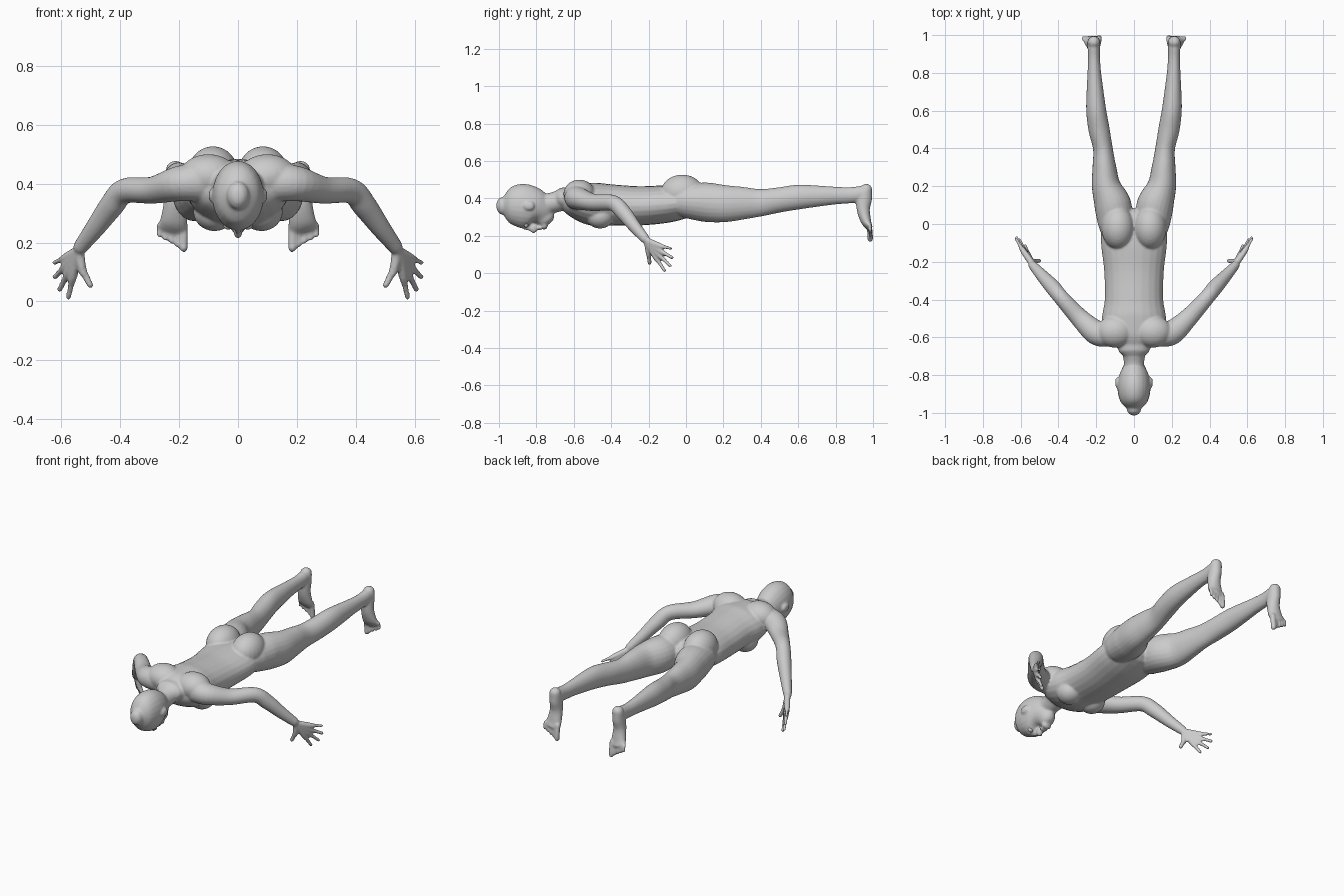
import bpy
import bmesh
import math
from mathutils import Vector, Matrix

if "Cube" in bpy.data.objects:
    bpy.data.objects.remove(bpy.data.objects["Cube"], do_unlink=True)

SEGMENTS = 24


def make_material(name, colour):
    material = bpy.data.materials.new(name)
    material.use_nodes = True
    material.diffuse_color = colour
    material.node_tree.nodes["Principled BSDF"].inputs["Base Color"].default_value = colour
    return material


def spline(stations, steps):
    """Smooth the stations with a Catmull-Rom curve through every value."""
    result = []
    last = len(stations) - 1
    for i in range(last):
        before, start = stations[max(i - 1, 0)], stations[i]
        end, after = stations[i + 1], stations[min(i + 2, last)]
        for step in range(steps):
            t = step / steps
            result.append([
                b + 0.5 * t * (c - a + t * (2 * a - 5 * b + 4 * c - d + t * (3 * (b - c) + d - a)))
                for a, b, c, d in zip(before, start, end, after)])
    result.append(list(stations[-1]))
    return result


def tube(bm, stations, side=1, reference=(0, 0, 1), steps=5):
    """Loft round-ended ellipses; a station is x, y, z, half width, half depth."""
    path = spline(stations, steps)
    centres = [Vector((side * s[0], s[1], s[2])) for s in path]
    rings = []
    for i, station in enumerate(path):
        tangent = (centres[min(i + 1, len(path) - 1)] - centres[max(i - 1, 0)]).normalized()
        across = tangent.cross(Vector(reference)).normalized()
        up = across.cross(tangent)
        wide, deep = station[3:]
        offsets = [0]
        if i == 0:
            offsets = [-0.95, -0.8, -0.5, 0]
        elif i == len(path) - 1:
            offsets = [0, 0.5, 0.8, 0.95]
        for offset in offsets:
            scale = math.sqrt(1 - offset * offset)
            middle = centres[i] + tangent * offset * min(wide, deep)
            ring = []
            for k in range(SEGMENTS):
                angle = math.tau * k / SEGMENTS
                ring.append(bm.verts.new(middle + scale * (
                    across * wide * math.cos(angle) + up * deep * math.sin(angle))))
            rings.append(ring)
    for lower, upper in zip(rings, rings[1:]):
        for k in range(SEGMENTS):
            n = (k + 1) % SEGMENTS
            bm.faces.new((lower[k], lower[n], upper[n], upper[k]))
    bm.faces.new(rings[0])
    bm.faces.new(rings[-1])


def ellipsoid(bm, centre, radii, side=1):
    x, y, z = centre
    place = Matrix.Translation((side * x, y, z)) @ Matrix.Diagonal((*radii, 1))
    bmesh.ops.create_uvsphere(bm, u_segments=SEGMENTS, v_segments=16, radius=1, matrix=place)


def finish(bm, name, material):
    bmesh.ops.recalc_face_normals(bm, faces=bm.faces)
    mesh = bpy.data.meshes.new(name)
    bm.to_mesh(mesh)
    bm.free()
    for polygon in mesh.polygons:
        polygon.use_smooth = True
    mesh.materials.append(material)
    thing = bpy.data.objects.new(name, mesh)
    bpy.context.collection.objects.link(thing)
    return thing


skin = make_material("plain grey", (0.6, 0.6, 0.6, 1))
body = bmesh.new()

# Torso, from the collar to the hips
tube(body, [
    (0, -0.65, 0.40, 0.09, 0.06), (0, -0.6, 0.39, 0.16, 0.09),
    (0, -0.5, 0.37, 0.17, 0.115), (0, -0.4, 0.365, 0.155, 0.11),
    (0, -0.25, 0.36, 0.158, 0.105), (0, -0.1, 0.37, 0.175, 0.1),
    (0, 0, 0.38, 0.17, 0.085)])

# Neck and head, with the face turned down
tube(body, [(0, -0.8, 0.37, 0.055, 0.055), (0, -0.72, 0.375, 0.055, 0.055),
            (0, -0.64, 0.40, 0.075, 0.058)])
tube(body, [
    (0, -0.975, 0.36, 0.04, 0.05), (0, -0.94, 0.36, 0.072, 0.096),
    (0, -0.88, 0.36, 0.087, 0.118), (0, -0.82, 0.35, 0.083, 0.11),
    (0, -0.78, 0.33, 0.066, 0.085), (0, -0.755, 0.3, 0.045, 0.055)])
ellipsoid(body, (0, -0.815, 0.24), (0.016, 0.022, 0.026))
ellipsoid(body, (0, -0.84, 0.242), (0.01, 0.035, 0.014))
ellipsoid(body, (0, -0.782, 0.242), (0.025, 0.011, 0.012))
ellipsoid(body, (0, -0.757, 0.255), (0.03, 0.018, 0.022))

for side in (1, -1):
    # Ear, shoulder blade, chest and buttock
    ellipsoid(body, (0.088, -0.84, 0.36), (0.012, 0.03, 0.024), side)
    ellipsoid(body, (0.1, -0.57, 0.425), (0.1, 0.085, 0.075), side)
    ellipsoid(body, (0.08, -0.46, 0.305), (0.072, 0.075, 0.066), side)
    ellipsoid(body, (0.085, -0.02, 0.43), (0.088, 0.115, 0.097), side)

    # Leg
    tube(body, [
        (0.1, 0, 0.385, 0.09, 0.09), (0.112, 0.1, 0.38, 0.098, 0.105),
        (0.147, 0.2, 0.372, 0.077, 0.1), (0.157, 0.3, 0.374, 0.063, 0.088),
        (0.165, 0.4, 0.377, 0.052, 0.073), (0.185, 0.5, 0.392, 0.056, 0.067),
        (0.2, 0.6, 0.407, 0.053, 0.066), (0.206, 0.7, 0.412, 0.045, 0.057),
        (0.21, 0.8, 0.415, 0.036, 0.047), (0.212, 0.88, 0.417, 0.032, 0.043),
        (0.213, 0.94, 0.425, 0.033, 0.042)], side)

    # Foot hanging down from the heel
    tube(body, [
        (0.213, 0.963, 0.445, 0.033, 0.033), (0.213, 0.952, 0.4, 0.035, 0.043),
        (0.215, 0.948, 0.34, 0.037, 0.035), (0.218, 0.962, 0.28, 0.045, 0.028),
        (0.222, 0.978, 0.25, 0.052, 0.019)], side, (0, 1, 0))
    for toe in range(5):
        x = 0.185 + 0.0205 * toe
        tip = 0.182 + 0.011 * toe
        radius = 0.015 if toe == 0 else 0.0095
        tube(body, [(x, 0.978, 0.26, radius, radius), (x, 0.985, tip + 0.02, radius, radius),
                    (x, 0.985, tip, radius, radius)], side, (0, 1, 0), 2)

    # Arm
    tube(body, [
        (0.13, -0.59, 0.405, 0.06, 0.065), (0.2, -0.575, 0.4, 0.065, 0.06),
        (0.29, -0.495, 0.378, 0.05, 0.046), (0.385, -0.39, 0.375, 0.041, 0.043),
        (0.43, -0.335, 0.325, 0.041, 0.042), (0.485, -0.275, 0.25, 0.033, 0.034),
        (0.535, -0.22, 0.185, 0.024, 0.026)], side)

    # Hand: each finger runs from the wrist over its knuckle to its tip
    wrist = Vector((0.54, -0.21, 0.175))
    fingers = [
        ((0.53, -0.2, 0.11), (0.502, -0.195, 0.055), 0.011),
        ((0.56, -0.165, 0.09), (0.576, -0.115, 0.014), 0.0095),
        ((0.573, -0.152, 0.105), (0.606, -0.085, 0.04), 0.0095),
        ((0.583, -0.143, 0.123), (0.622, -0.074, 0.083), 0.0095),
        ((0.587, -0.142, 0.147), (0.624, -0.08, 0.132), 0.0085)]
    for knuckle, tip, radius in fingers:
        middle = (Vector(knuckle) + Vector(tip)) / 2
        tube(body, [(*wrist, 0.017, 0.017), (*knuckle, 0.0155, 0.0155),
                    (*middle, radius + 0.001, radius + 0.001),
                    (*tip, radius, radius)], side, (1, 0, 0), 4)

# Fuse the parts into one skin and soften the joins
body = finish(body, "body", skin)
fuse = body.modifiers.new("fuse", "REMESH")
fuse.mode = "VOXEL"
fuse.voxel_size = 0.006
fuse.use_smooth_shade = True
soften = body.modifiers.new("soften", "SMOOTH")
soften.factor = 0.5
soften.iterations = 5

# Eyes
for side, name in ((1, "left_eye"), (-1, "right_eye")):
    eye = bmesh.new()
    ellipsoid(eye, (0.033, -0.855, 0.258), (0.016, 0.012, 0.014), side)
    finish(eye, name, skin)
